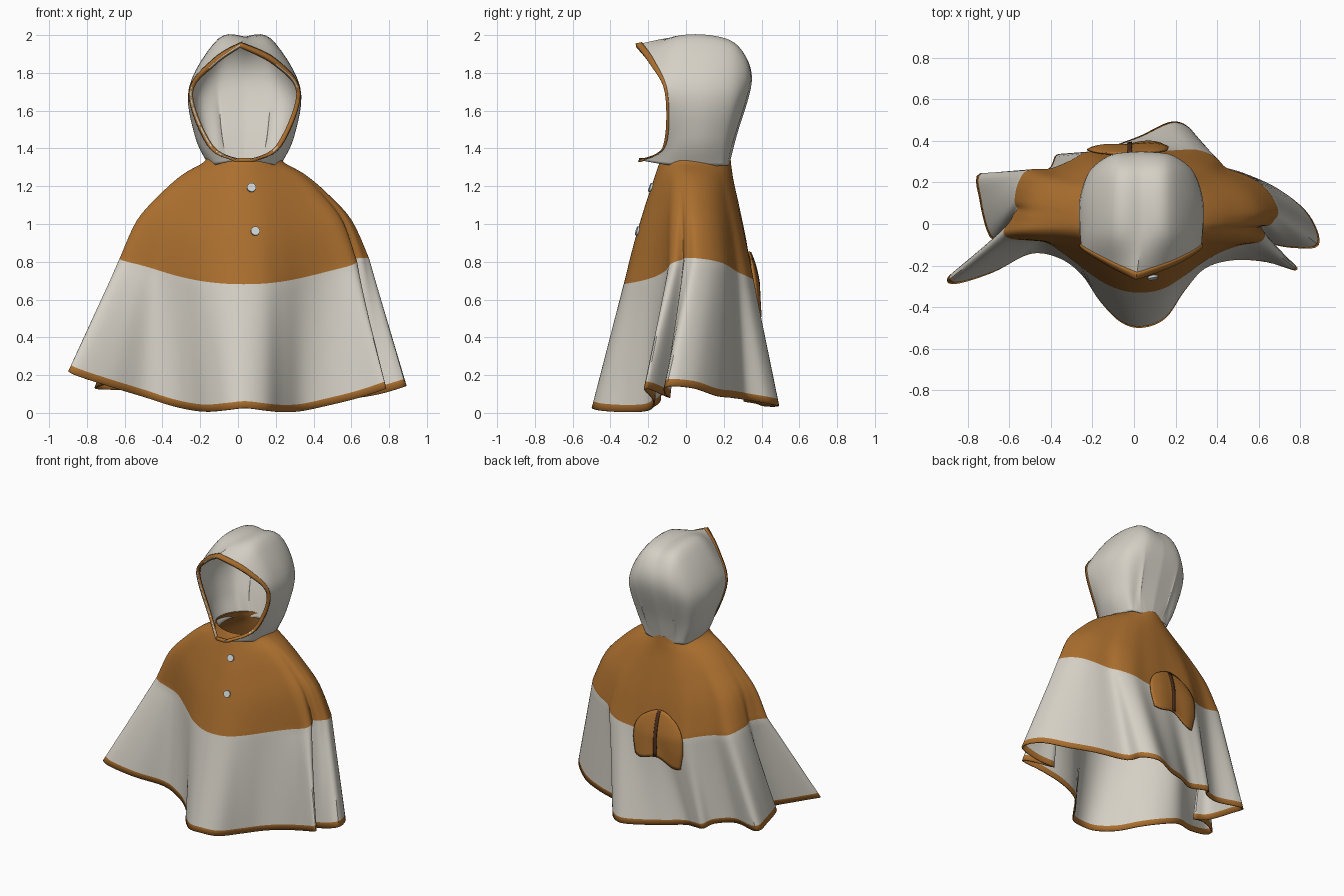
import bpy, bmesh, math
from mathutils import Vector
from mathutils.bvhtree import BVHTree

if "Cube" in bpy.data.objects:
    bpy.data.objects.remove(bpy.data.objects["Cube"])

def mat(name, rgb):
    m = bpy.data.materials.new(name)
    m.diffuse_color = (*rgb, 1)
    m.use_nodes = True
    m.node_tree.nodes["Principled BSDF"].inputs["Base Color"].default_value = m.diffuse_color
    return m

WHITE = mat("off_white_cloth", (0.66, 0.63, 0.56))
BROWN = mat("ochre_brown_cloth", (0.41, 0.16, 0.028))
DARK = mat("dark_brown_zip", (0.07, 0.028, 0.012))
GREY = mat("pale_grey_button", (0.62, 0.66, 0.66))

def spline(pts, sub, closed=False):
    """Catmull-Rom through points."""
    p = [Vector(q) for q in pts]
    n = len(p)
    out = []
    for i in range(n if closed else n - 1):
        if closed:
            a, b, c, d = (p[(i + k) % n] for k in (-1, 0, 1, 2))
        else:
            a, b, c, d = p[max(i - 1, 0)], p[i], p[i + 1], p[min(i + 2, n - 1)]
        for s in range(sub):
            t = s / sub
            out.append(0.5 * (2 * b + (c - a) * t + (2 * a - 5 * b + 4 * c - d) * t * t
                              + (3 * b - a - 3 * c + d) * t ** 3))
    if not closed:
        out.append(p[-1])
    return out

def finish(ob, angle=40):
    bpy.ops.object.select_all(action='DESELECT')
    ob.select_set(True)
    bpy.context.view_layer.objects.active = ob
    bpy.ops.object.shade_smooth_by_angle(angle=math.radians(angle))

def sheet(name, rows, mats, pick, thick, closed=False, angle=40):
    """Grid surface through rows, given thickness; pick(row) gives the material slot."""
    bm = bmesh.new()
    g = [[bm.verts.new(p) for p in r] for r in rows]
    n = len(rows[0])
    for i in range(len(g) - 1):
        for j in range(n if closed else n - 1):
            k = (j + 1) % n
            f = bm.faces.new((g[i][j], g[i][k], g[i + 1][k], g[i + 1][j]))
            f.material_index = pick(i)
    bmesh.ops.remove_doubles(bm, verts=bm.verts, dist=0.0005)
    bmesh.ops.recalc_face_normals(bm, faces=bm.faces)
    tree = BVHTree.FromBMesh(bm)
    me = bpy.data.meshes.new(name)
    bm.to_mesh(me)
    bm.free()
    for m in mats:
        me.materials.append(m)
    ob = bpy.data.objects.new(name, me)
    bpy.context.collection.objects.link(ob)
    finish(ob, angle)
    s = ob.modifiers.new("thickness", 'SOLIDIFY')
    s.thickness, s.offset = thick, 0
    return tree

# Hem line, counter-clockwise from the front centre, with the side folds
HEM = [(.04, -.495, .025), (.15, -.45, .012), (.24, -.32, .004), (.34, -.21, .01), (.48, -.17, .04),
       (.64, -.18, .08), (.775, -.22, .125), (.75, -.18, .12), (.62, -.09, .08), (.75, -.11, .10),
       (.885, -.10, .14), (.84, .04, .13), (.70, .16, .09), (.53, .24, .08), (.32, .31, .07),
       (.29, .43, .05), (.19, .49, .035), (.03, .42, .035), (-.10, .37, .05), (-.22, .31, .06),
       (-.30, .32, .07), (-.37, .33, .08), (-.41, .26, .10), (-.55, .20, .12), (-.74, .24, .125),
       (-.74, .12, .14), (-.69, -.06, .15), (-.60, -.10, .14), (-.72, -.14, .18), (-.885, -.25, .22),
       (-.86, -.285, .20), (-.68, -.23, .14), (-.50, -.14, .085), (-.36, -.16, .04), (-.25, -.24, .015),
       (-.16, -.37, .006), (-.06, -.47, .015)]
hem = spline(HEM, 5, True)
N = len(hem)
# Fold amount: how far the hem leaves its own local average
fold = []
for j in range(N):
    avg = sum((hem[(j + k) % N] for k in range(-12, 13)), Vector()) / 25
    d = hem[j] - avg
    fold.append(Vector((d.x, d.y, 0)))

# Yoke profile: height, side rise, half width, front depth, back depth, front pinch
PROF = [(1.345, .015, .185, .125, .232), (1.30, .02, .215, .145, .237), (1.22, .04, .32, .17, .25),
        (1.09, .075, .43, .21, .28), (.90, .12, .555, .26, .32), (.68, .14, .63, .305, .355)]
prof = spline([p + (i / 5,) for i, p in enumerate(PROF)], 5)

def yoke_ring(q):
    z, rise, rx, f, b, w = q
    r = []
    for j in range(N):
        th = -math.pi / 2 + math.tau * j / N
        c, s = math.cos(th), math.sin(th)
        if s < 0:
            pinch = .38 * (-s) ** .5 + .62 * (-s) ** 5
            y = -f * ((1 - w) * -s + w * pinch)
        else:
            y = b * s
        p = Vector((.03 + rx * c, y + .03 * w * c * c, z + rise * c * c))
        r.append(p + fold[j] * .28 * w ** 3)
    return r

rows = [yoke_ring(q) for q in prof]
edge, ny = rows[-1], len(rows) - 1
for t in [i / 13 for i in range(1, 13)] + [.945, 1]:
    rows.append([a.lerp(h, t) for a, h in zip(edge, hem)])
last = len(rows) - 1
cape = sheet("cape", rows, [BROWN, WHITE],
             lambda i: 0 if i < ny or i >= last - 1 else 1, .008, True)

# Hood: half arches from the face opening to the nape (neck, jaw, temple, panel seam, crown)
ARCH = [[(.03, -.25, 1.34), (.175, -.12, 1.41), (.285, -.11, 1.69), (.165, -.19, 1.845), (-.025, -.265, 1.945)],
        [(.15, -.10, 1.315), (.245, -.02, 1.46), (.29, -.02, 1.72), (.14, -.05, 1.965), (0, -.06, 1.985)],
        [(.185, .06, 1.31), (.255, .10, 1.46), (.285, .13, 1.72), (.135, .15, 1.97), (0, .16, 1.98)],
        [(.16, .18, 1.31), (.21, .21, 1.46), (.24, .26, 1.70), (.13, .28, 1.91), (0, .285, 1.92)],
        [(.13, .205, 1.31), (.14, .235, 1.45), (.15, .31, 1.66), (.12, .335, 1.75), (0, .345, 1.76)],
        [(.09, .215, 1.31), (.10, .225, 1.36), (.11, .24, 1.42), (.10, .255, 1.47), (0, .265, 1.47)],
        [(.08, .215, 1.31), (.07, .217, 1.31), (.05, .22, 1.31), (.03, .222, 1.31), (0, .224, 1.31)]]
X0 = .035

def arch(a):
    right, left = (spline([(X0 + s * x if i < 4 else X0 + x, y, z) for i, (x, y, z) in enumerate(a)], 6)
                   for s in (1, -1))
    return right + left[-2::-1]

cols = [spline(c, 6) for c in zip(*[arch(a) for a in ARCH])]
hood = [list(r) for r in zip(*cols)]
sheet("hood", hood, [WHITE], lambda i: 0, .008, angle=30)

# Brown binding around the face opening
band = [hood[0], hood[1], [a.lerp(b, .4) for a, b in zip(hood[1], hood[2])]]
sheet("hood_rim", band, [BROWN], lambda i: 0, .022, True)

# Front buttons lying on the yoke
for k, (x, z) in enumerate([(.07, 1.19), (.09, .96)]):
    hit, nrm, _, _ = cape.ray_cast(Vector((x, -2, z)), Vector((0, 1, 0)))
    if nrm.y > 0:
        nrm = -nrm
    bpy.ops.mesh.primitive_cylinder_add(vertices=16, radius=.024, depth=.014, location=hit + nrm * .008,
                                        rotation=nrm.to_track_quat('Z', 'Y').to_euler())
    ob = bpy.context.object
    ob.name = f"button_{k + 1}"
    ob.data.materials.append(GREY)
    finish(ob)

def on_back(x, z, lift):
    hit = cape.ray_cast(Vector((x, 2, z)), Vector((0, -1, 0)))[0]
    return Vector((x, hit.y + lift, z))

# Back pocket with rounded top and wavy lower edge
pocket = []
for i in range(15):
    v = i / 14
    w = .195 * (1 - max(0, (v - .5) / .5) ** 2 * .8) ** .5 * (.88 + .12 * min(1, v * 3))
    row = []
    for j in range(21):
        u = j / 10 - 1
        z = .855 - (1 - v) * (.345 - .02 * math.cos(u * 4) - .025 * u) - .03 * u * u * v
        bulge = .012 + .026 * (1 - u ** 4) * (1 - v ** 4)
        row.append(on_back(-.03 + w * u, z, bulge))
    pocket.append(row)
sheet("back_pocket", pocket, [BROWN], lambda i: 0, .01)

# Zip running down the middle of the pocket
zipper = [[on_back(x, .54 + .31 * i / 10, .018 + .026 * (1 - (i / 10) ** 4))
           for x in (-.032, -.025, -.016, -.009)] for i in range(11)]
sheet("pocket_zip", zipper, [DARK], lambda i: 0, .012)
